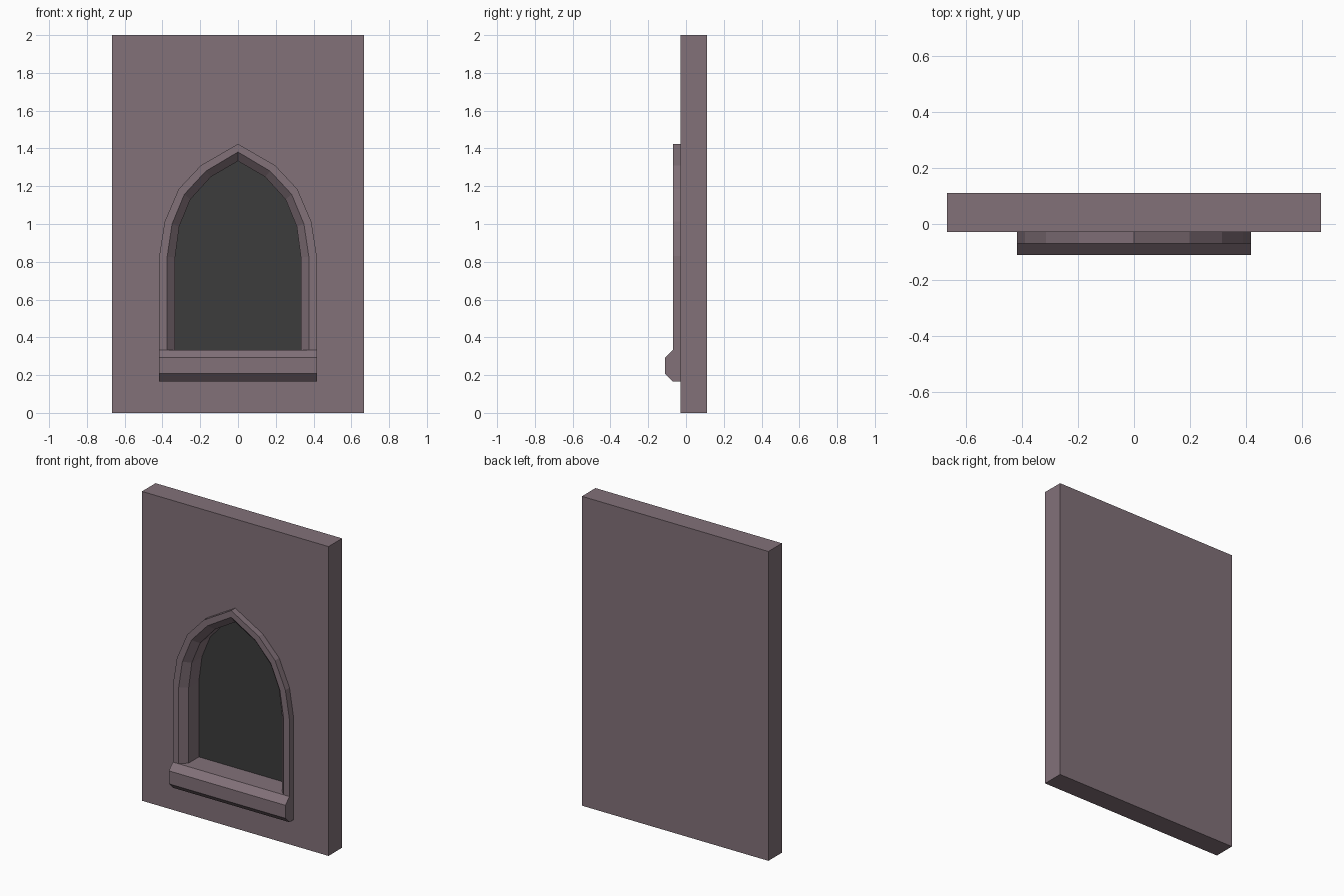
import bpy
import bmesh
from mathutils import Vector

old = bpy.data.objects.get("Cube")
if old:
    bpy.data.objects.remove(old, do_unlink=True)

FRONT, BACK = -0.028, 0.111      # wall faces
TRIM, SILL, PANE = -0.07, -0.111, 0.076
BASE = 0.333                     # bottom of the opening


def material(name, color):
    m = bpy.data.materials.new(name)
    m.use_nodes = True
    m.diffuse_color = color
    bsdf = next(n for n in m.node_tree.nodes if n.type == "BSDF_PRINCIPLED")
    bsdf.inputs["Base Color"].default_value = color
    bsdf.inputs["Roughness"].default_value = 0.9
    return m


stone = material("mauve stone", (0.223, 0.165, 0.191, 1))
dark = material("dark pane", (0.045, 0.045, 0.045, 1))


def loft(name, rings, open_back=False):
    """Join matching closed rings into a capped solid."""
    bm = bmesh.new()
    loops = [[bm.verts.new(p) for p in ring] for ring in rings]
    n = len(loops[0])
    for a, b in zip(loops, loops[1:]):
        for i in range(n):
            j = (i + 1) % n
            bm.faces.new((a[i], a[j], b[j], b[i]))
    bm.faces.new(loops[0])
    bm.faces.new(loops[-1])
    bmesh.ops.recalc_face_normals(bm, faces=bm.faces[:])
    if open_back:  # drop the faces seated against the wall
        bm.normal_update()
        hidden = [f for f in bm.faces if f.normal.y > 0.99]
        bmesh.ops.delete(bm, geom=hidden, context="FACES")
    mesh = bpy.data.meshes.new(name)
    bm.to_mesh(mesh)
    bm.free()
    mesh.materials.append(stone)
    ob = bpy.data.objects.new(name, mesh)
    bpy.context.collection.objects.link(ob)
    return ob


def arch(half):
    """Mirror the left half of a pointed arch into a full outline."""
    return half + [(-x, z) for x, z in reversed(half[:-1])]


outer = arch([(-0.417, BASE), (-0.417, 0.83), (-0.388, 1.013),
              (-0.314, 1.185), (-0.197, 1.31), (0, 1.424)])
middle = arch([(-0.375, BASE), (-0.375, 0.827), (-0.349, 1.0),
               (-0.284, 1.157), (-0.17, 1.28), (0, 1.381)])
inner = arch([(-0.333, BASE), (-0.333, 0.823), (-0.311, 0.987),
              (-0.252, 1.13), (-0.144, 1.249), (0, 1.333)])

# Wall slab with the arched recess cut into its front
wall = loft("wall", [[(x, y, z) for x, z in
                      ((-0.667, 0), (0.667, 0), (0.667, 2), (-0.667, 2))]
                     for y in (FRONT, BACK)])
cutter = loft("recess_cutter", [[(x, y, z) for x, z in inner]
                                for y in (FRONT - 0.1, PANE)])
cutter.hide_render = True
cut = wall.modifiers.new("recess", "BOOLEAN")
cut.operation = "DIFFERENCE"
cut.solver = "EXACT"
cut.object = cutter
bpy.context.view_layer.update()
graph = bpy.context.evaluated_depsgraph_get()
carved = bpy.data.meshes.new_from_object(wall.evaluated_get(graph))
wall.modifiers.clear()
wall.data = carved
bpy.data.objects.remove(cutter, do_unlink=True)

# The back of the recess is the dark pane
carved.materials.clear()
carved.materials.append(stone)
carved.materials.append(dark)
for p in carved.polygons:
    is_pane = p.normal.y < -0.9 and p.center.y > 0
    p.material_index = 1 if is_pane else 0

# Arched trim with a chamfer leading into the recess
loft("arch_trim", [[Vector((o[0], FRONT, o[1])), Vector((o[0], TRIM, o[1])),
                    Vector((m[0], TRIM, m[1])), Vector((i[0], FRONT, i[1]))]
                   for o, m, i in zip(outer, middle, inner)], open_back=True)

# Chamfered window sill
sill_profile = [(FRONT, 0.167), (TRIM, 0.167), (SILL, 0.208),
                (SILL, 0.292), (TRIM, BASE), (FRONT, BASE)]
loft("sill", [[(x, y, z) for y, z in sill_profile]
              for x in (-0.417, 0.417)], open_back=True)
